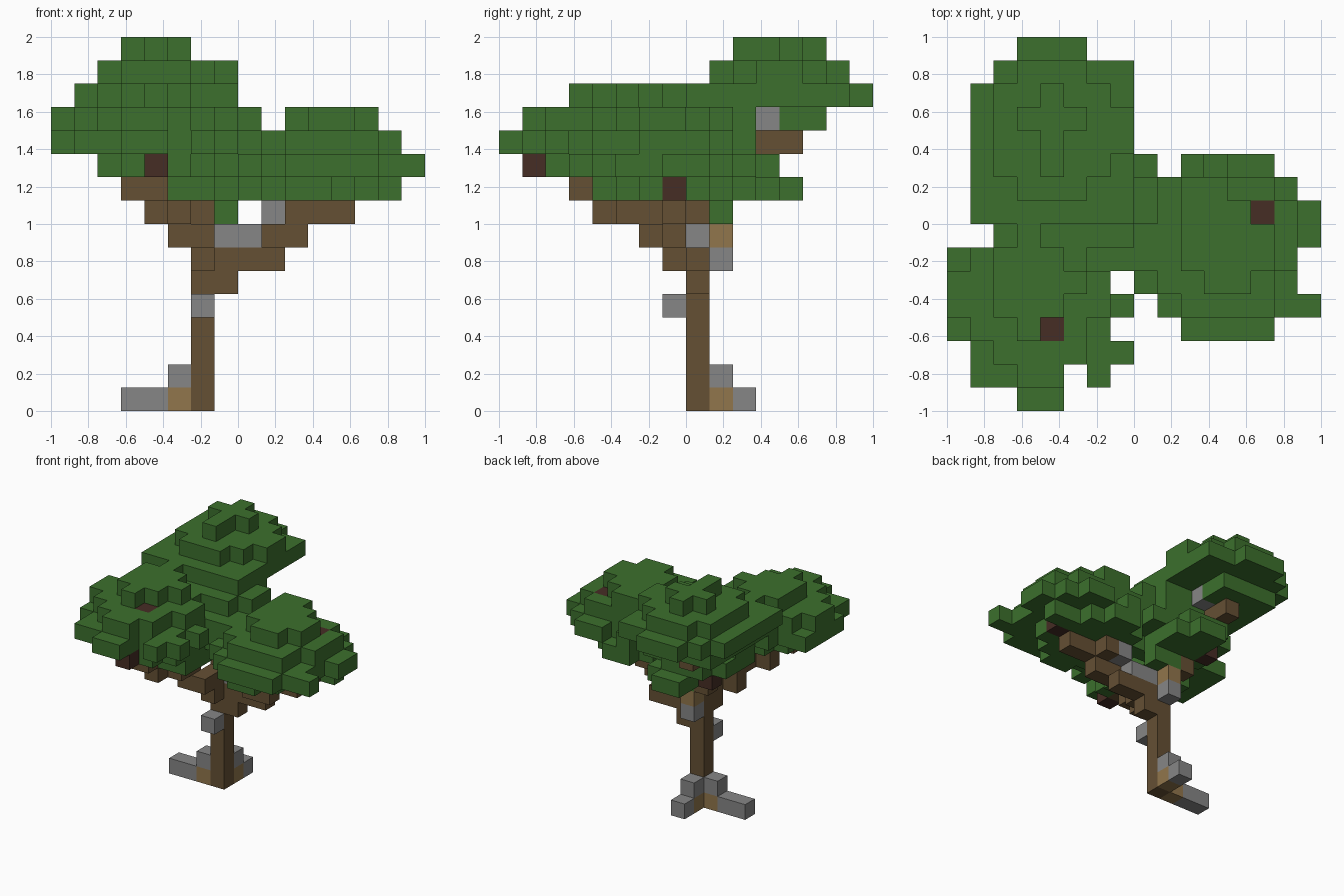
import bpy, bmesh
from mathutils import Vector

old = bpy.data.objects.get("Cube")
if old:
    bpy.data.objects.remove(old)

UNIT = 0.125   # edge of one block; the model fills a 16-block cube
taken = {}     # block cell -> part name; the first part to claim a cell keeps it


def material(name, colour):
    mat = bpy.data.materials.new(name)
    mat.use_nodes = True
    mat.diffuse_color = (*colour, 1)
    mat.node_tree.nodes["Principled BSDF"].inputs["Base Color"].default_value = (*colour, 1)
    return mat


def box(part, xs, ys, zs, cut=0):
    """Claim a box of cells; 'cut' trims its vertical corners in steps."""
    for i in range(xs[0], xs[-1] + 1):
        for j in range(ys[0], ys[-1] + 1):
            edge = min(i - xs[0], xs[-1] - i) + min(j - ys[0], ys[-1] - j)
            if edge >= cut:
                for k in range(zs[0], zs[-1] + 1):
                    taken.setdefault((i, j, k), part)


def layer(part, z, *pads):
    for xs, ys, cut in pads:
        box(part, xs, ys, [z], cut)


def cells(part, *items):
    for cell in items:
        taken.setdefault(cell, part)


# Cut branch ends and weathered blocks
cells("branch_ends", (4, 1, 10), (4, 3, 12), (13, 8, 11), (13, 7, 9), (4, 10, 9))
cells("bare_wood", (5, 8, 0), (6, 9, 0), (6, 9, 7))

# Stones around the foot, on the trunk and in the forks
box("stones", [3, 4], [8], [0])
cells("stones", (6, 10, 0), (5, 8, 1), (6, 9, 1), (6, 7, 4), (6, 9, 6),
      (7, 8, 7), (8, 8, 7), (9, 8, 8), (5, 11, 12))

# Trunk with its fork
box("trunk", [6], [8], [0, 8])
box("trunk", [7], [8], [5])
box("trunk", [7, 9], [8], [6])

# Front branch climbing toward -x
cells("front_branch", (6, 7, 6), (6, 7, 7), (6, 6, 7), (5, 6, 7), (5, 6, 8), (5, 5, 8),
      (4, 4, 8), (4, 4, 9), (4, 3, 9), (3, 3, 9), (4, 2, 10))

# Left branch climbing toward +x
box("left_branch", [9, 10], [7], [7])
box("left_branch", [10, 12], [7], [8])
cells("left_branch", (10, 8, 8))

# Back branch
cells("back_branch", (5, 9, 8), (5, 9, 9), (4, 10, 10), (4, 11, 11), (4, 12, 11))

# Back crown, the highest
back = "back_leaves"
layer(back, 12, ([2, 3], [8, 13], 0), ([3, 5], [12, 13], 0))
layer(back, 13, ([1, 7], [8, 13], 0), ([2, 7], [14], 0), ([3, 5], [15], 0))
layer(back, 14, ([2, 6], [9, 14], 1), ([7], [11, 12], 0))
layer(back, 15, ([3, 5], [12], 0), ([4], [10, 13], 0))

# Front crown
front = "front_leaves"
layer(front, 9, ([5, 6], [4, 7], 0))
layer(front, 10, ([2, 6], [2, 6], 1), ([5, 7], [6, 7], 0))
layer(front, 11, ([0, 6], [3, 6], 0), ([1, 4], [1, 2], 0), ([3, 4], [0], 0),
      ([5, 7], [2], 0), ([6], [1], 0), ([7], [4], 0), ([2, 7], [6, 7], 0))
layer(front, 12, ([0, 6], [3, 6], 1), ([2, 5], [2], 0), ([3, 4], [1], 0), ([2, 5], [7], 0))
layer(front, 13, ([2, 4], [4, 6], 0), ([3], [3, 7], 0), ([5], [5], 0))

# Left crown
left = "left_leaves"
layer(left, 9, ([8, 13], [4, 10], 2), ([14], [8], 0))
layer(left, 10, ([8, 14], [5, 9], 0), ([10, 13], [3], 0), ([9, 15], [4], 0),
      ([15], [7, 8], 0), ([12, 13], [10], 0), ([10], [10], 0), ([8], [10], 0))
layer(left, 11, ([8, 14], [5, 9], 1), ([10, 13], [4], 0))
layer(left, 12, ([10, 13], [6, 7], 0), ([11, 12], [5], 0), ([10, 12], [8], 0), ([10, 11], [9], 0))
taken.pop((13, 8, 12), None)

# Leaves around the fork, joining the crowns
middle = "middle_leaves"
layer(middle, 8, ([6, 7], [9], 0))
layer(middle, 9, ([5, 7], [8, 11], 0), ([5, 6], [12], 0))
layer(middle, 10, ([3, 7], [7, 11], 1))
layer(middle, 11, ([3, 8], [7, 10], 1))
layer(middle, 12, ([4, 8], [7, 10], 1))

leaf = material("leaf green", (0.045, 0.162, 0.026))
bark = material("bark brown", (0.130, 0.080, 0.034))
look = {
    "stones": material("stone grey", (0.238, 0.238, 0.238)),
    "bare_wood": material("bare wood tan", (0.283, 0.180, 0.072)),
    "branch_ends": material("dark heartwood", (0.061, 0.026, 0.018)),
}

# Skin each part with only the outward block faces
for part in sorted(set(taken.values())):
    bm = bmesh.new()
    for cell in [c for c, owner in taken.items() if owner == part]:
        centre = (Vector(cell) + Vector((0.5, 0.5, 0.5))) * UNIT - Vector((1, 1, 0))
        for axis in range(3):
            for sign in (-1, 1):
                n = Vector((0, 0, 0))
                n[axis] = sign
                if tuple(int(a + b) for a, b in zip(cell, n)) in taken:
                    continue
                u = Vector((0, 0, 0))
                u[(axis + 1) % 3] = 1
                v = n.cross(u)
                ring = [n + u + v, n - u + v, n - u - v, n + u - v]
                face = bm.faces.new([bm.verts.new(centre + p * UNIT / 2) for p in ring])
                face.normal_update()
                if face.normal.dot(n) < 0:
                    face.normal_flip()
    bmesh.ops.remove_doubles(bm, verts=bm.verts, dist=0.001)
    mesh = bpy.data.meshes.new(part)
    bm.to_mesh(mesh)
    bm.free()
    mesh.materials.append(look.get(part, leaf if "leaves" in part else bark))
    bpy.context.scene.collection.objects.link(bpy.data.objects.new(part, mesh))
